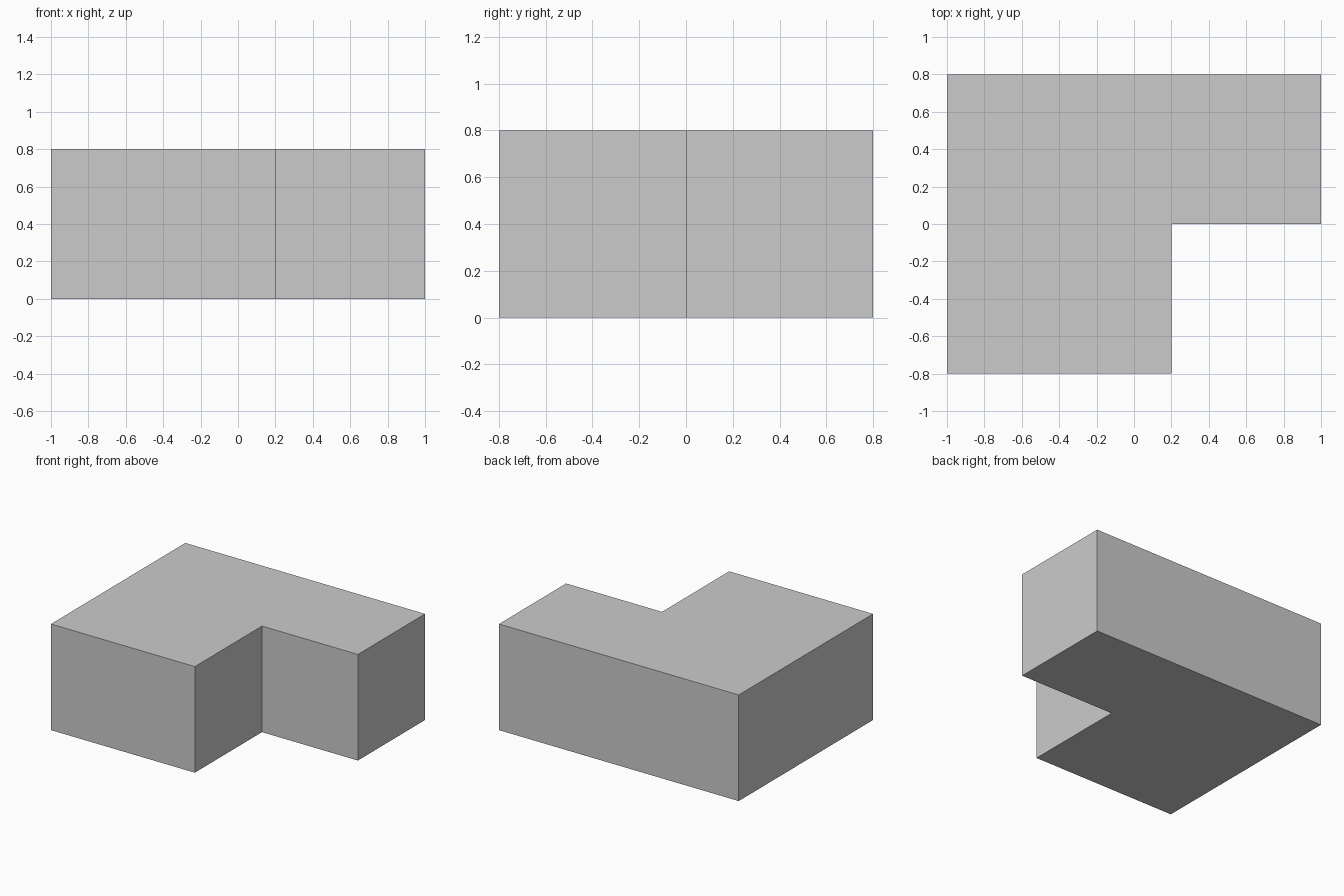
import bpy
import bmesh

if "Cube" in bpy.data.objects:
    bpy.data.objects.remove(bpy.data.objects["Cube"])

HEIGHT = 0.8
# L-shaped footprint, counter-clockwise seen from above
FOOTPRINT = [(-1, -0.8), (0.2, -0.8), (0.2, 0), (1, 0), (1, 0.8), (-1, 0.8)]


def extrude_profile(name, points, height):
    bm = bmesh.new()
    base = bm.faces.new([bm.verts.new((x, y, 0)) for x, y in points])
    result = bmesh.ops.extrude_face_region(bm, geom=[base], use_keep_orig=True)
    top = [v for v in result["geom"] if isinstance(v, bmesh.types.BMVert)]
    bmesh.ops.translate(bm, verts=top, vec=(0, 0, height))
    bmesh.ops.recalc_face_normals(bm, faces=bm.faces)
    mesh = bpy.data.meshes.new(name)
    bm.to_mesh(mesh)
    bm.free()
    obj = bpy.data.objects.new(name, mesh)
    bpy.context.collection.objects.link(obj)
    return obj


# Solid L-shaped block
extrude_profile("l_shaped_block", FOOTPRINT, HEIGHT)
